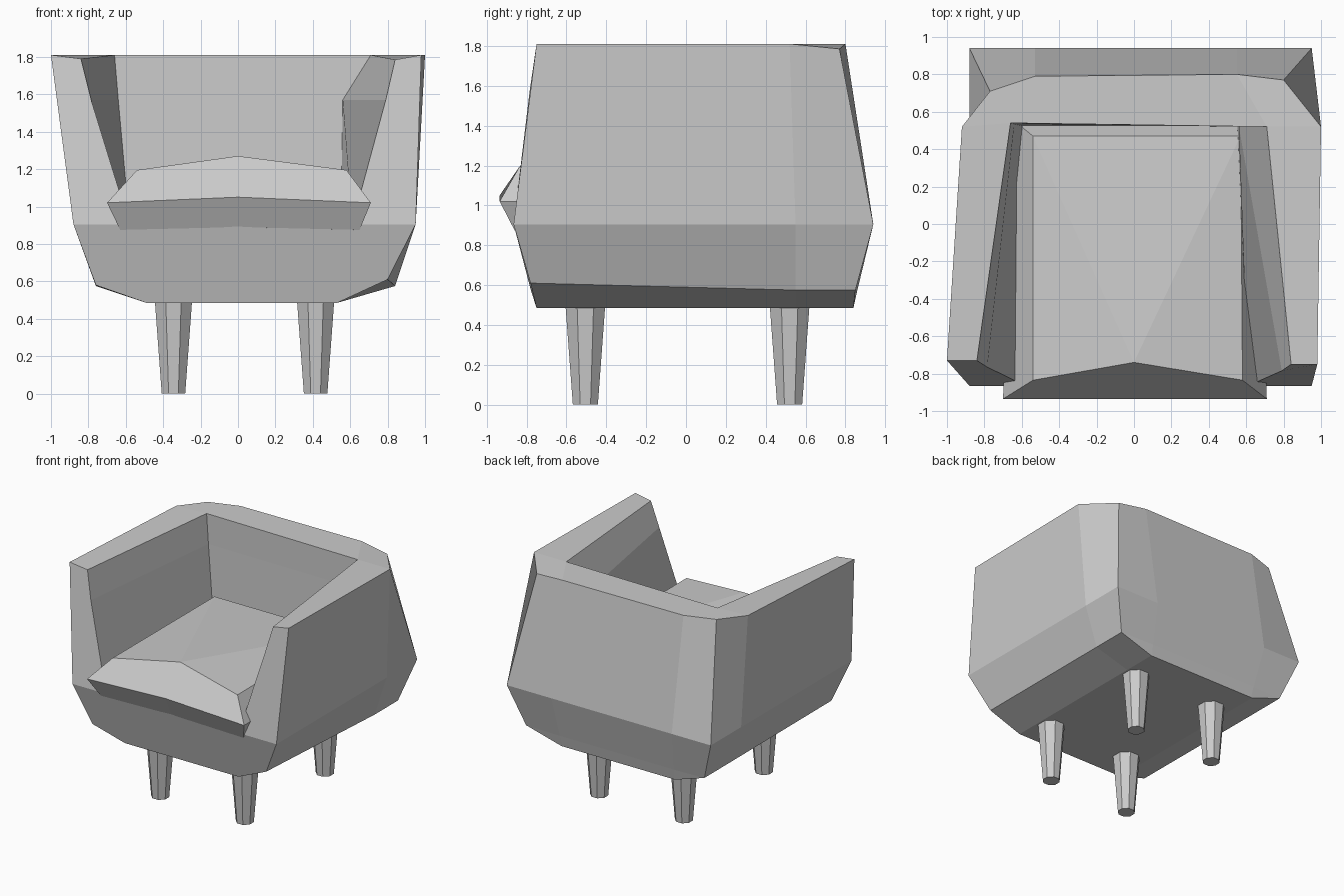
import bpy, bmesh, math

if "Cube" in bpy.data.objects:
    bpy.data.objects.remove(bpy.data.objects["Cube"])


def finish(bm, name):
    bmesh.ops.recalc_face_normals(bm, faces=bm.faces)
    me = bpy.data.meshes.new(name)
    bm.to_mesh(me)
    bm.free()
    ob = bpy.data.objects.new(name, me)
    bpy.context.collection.objects.link(ob)
    return ob


def ring(bm, pts, z):
    """Points are (x, y) at height z, or (x, y, own z)."""
    return [bm.verts.new(p if len(p) == 3 else (*p, z)) for p in pts]


def bridge(bm, a, b, closed=True):
    n = len(a)
    for i in range(n if closed else n - 1):
        j = (i + 1) % n
        bm.faces.new((a[i], a[j], b[j], b[i]))


# Shell: outer rings run front left -> round the back -> front right
bm = bmesh.new()
bottom = ring(bm, [(-.49, -.75), (-.49, .55), (-.49, .84), (-.48, .84),
                   (.52, .84), (.53, .84), (.53, .55), (.53, -.75)], .485)
low = ring(bm, [(-.76, -.78, .58), (-.76, .55), (-.76, .85), (-.49, .86),
                (.53, .86), (.84, .85), (.84, .55), (.80, -.78, .61)], .575)
waist = ring(bm, [(-.88, -.865), (-.88, .55), (-.88, .94), (-.53, .94),
                  (.55, .94), (.95, .94), (.95, .55), (.95, -.865)], .905)
rim = ring(bm, [(-1, -.73), (-.92, .52), (-.77, .71), (-.53, .79),
                (.55, .80), (.80, .77, 1.785), (1, .52), (.98, -.75)], 1.81)
bridge(bm, bottom, low)
bridge(bm, low, waist)
bridge(bm, waist, rim, closed=False)
bm.faces.new(bottom)

# Inner walls and floor of the shell
rim_in = ring(bm, [(-.84, -.73, 1.79), (-.66, .54), (.71, .52), (.84, -.75, 1.785)], 1.81)
wall_in = ring(bm, [(-.785, -.765), (-.64, .535), (.56, .525), (.79, -.785)], 1.57)
floor_in = ring(bm, [(-.58, -.865), (-.58, .52), (.55, .52), (.61, -.865)], .905)
bridge(bm, rim_in, wall_in, closed=False)
bridge(bm, wall_in, floor_in, closed=False)
bm.faces.new(floor_in)

# Flat top of arms and back
bm.faces.new((rim[0], rim[1], rim_in[1], rim_in[0]))
bm.faces.new((rim[1], rim[2], rim[3], rim_in[1]))
bm.faces.new((rim[3], rim[4], rim_in[2], rim_in[1]))
bm.faces.new((rim[4], rim[5], rim[6], rim_in[2]))
bm.faces.new((rim[6], rim[7], rim_in[3], rim_in[2]))
# Arm fronts
for o, i in ((0, 0), (7, 3)):
    bm.faces.new((waist[o], rim[o], rim_in[i], wall_in[i], floor_in[i]))
finish(bm, "armchair_shell")

# Seat cushion: each ring has a raised centre point at the front
bm = bmesh.new()
under = ring(bm, [(-.63, -.86), (0, -.86, .89), (.65, -.86), (.60, .53), (-.58, .53)], .875)
edge = ring(bm, [(-.70, -.935), (0, -.935, 1.05), (.71, -.935), (.66, .56), (-.65, .56)], 1.02)
top = ring(bm, [(-.54, -.835), (0, -.74, 1.27), (.58, -.835), (.57, .47), (-.54, .47)], 1.195)
bridge(bm, under, edge)
bridge(bm, edge, top)
bm.faces.new(under)
for a, b, c in ((0, 1, 4), (1, 3, 4), (1, 2, 3)):
    bm.faces.new((top[a], top[b], top[c]))
finish(bm, "seat_cushion")

# Tapered legs
for side, x in (("left", -.345), ("right", .415)):
    for end, y in (("front", -.505), ("back", .52)):
        bpy.ops.mesh.primitive_cone_add(vertices=8, radius1=.068, radius2=.108, depth=.5,
                                        location=(x, y, .25), rotation=(0, 0, math.pi / 8))
        bpy.context.object.name = f"{end}_{side}_leg"
